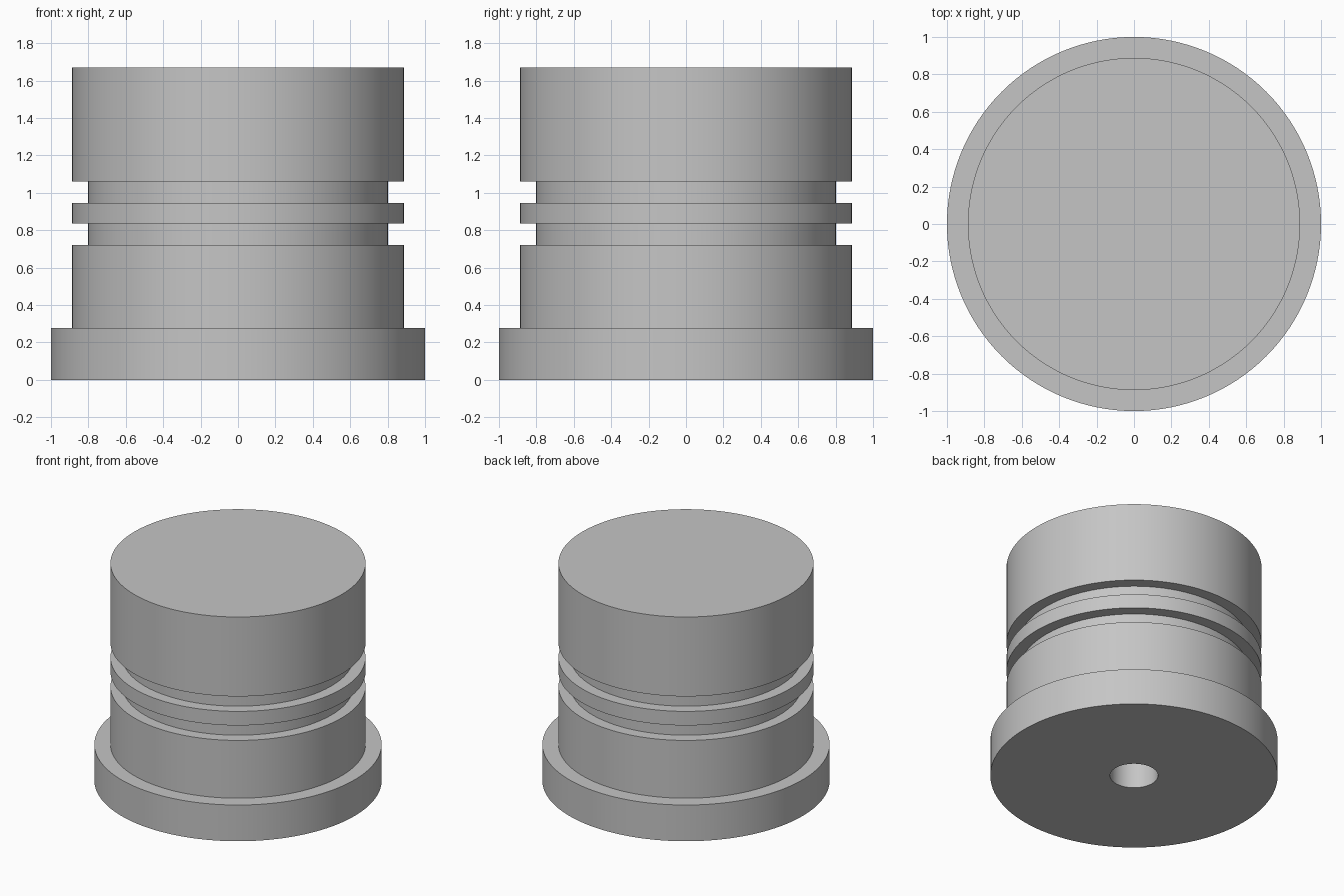
import bpy
import bmesh
import math

cube = bpy.data.objects.get("Cube")
if cube:
    bpy.data.objects.remove(cube, do_unlink=True)

SEGMENTS = 128

# Plain grey metal
grey = bpy.data.materials.new("grey metal")
grey.use_nodes = True
colour = (0.56, 0.56, 0.56, 1)
grey.diffuse_color = colour
grey.node_tree.nodes["Principled BSDF"].inputs["Base Color"].default_value = colour

# Radii and heights of the turned plug
FLANGE, BODY, GROOVE, BORE = 1.0, 0.888, 0.802, 0.167
BORE_DEPTH = 0.83
profile = [
    (0, BORE_DEPTH), (BORE, BORE_DEPTH), (BORE, 0),   # blind bore
    (FLANGE, 0), (FLANGE, 0.278), (BODY, 0.278),      # base flange
    (BODY, 0.722), (GROOVE, 0.722),                   # lower groove
    (GROOVE, 0.837), (BODY, 0.837),
    (BODY, 0.945), (GROOVE, 0.945),                   # upper groove
    (GROOVE, 1.06), (BODY, 1.06),
    (BODY, 1.67), (0, 1.67),                          # solid crown
]


def lathe(name, points, material):
    """Spin a profile of (radius, height) points around the z axis."""
    bm = bmesh.new()
    verts = [bm.verts.new((r, 0, z)) for r, z in points]
    edges = [bm.edges.new(pair) for pair in zip(verts, verts[1:])]
    bmesh.ops.spin(bm, geom=verts + edges, cent=(0, 0, 0), axis=(0, 0, 1),
                   angle=math.tau, steps=SEGMENTS, use_merge=True)
    bmesh.ops.remove_doubles(bm, verts=bm.verts, dist=0.0001)
    # Join the triangle fans of the end discs into single faces
    poles = [v for v in bm.verts if math.hypot(v.co.x, v.co.y) < 0.001]
    bmesh.ops.dissolve_verts(bm, verts=poles)
    bmesh.ops.recalc_face_normals(bm, faces=bm.faces)
    mesh = bpy.data.meshes.new(name)
    bm.to_mesh(mesh)
    bm.free()
    mesh.materials.append(material)
    obj = bpy.data.objects.new(name, mesh)
    bpy.context.collection.objects.link(obj)
    return obj


plug = lathe("grooved_plug", profile, grey)
bpy.ops.object.select_all(action="DESELECT")
plug.select_set(True)
bpy.context.view_layer.objects.active = plug
bpy.ops.object.shade_smooth_by_angle(angle=math.radians(30))
